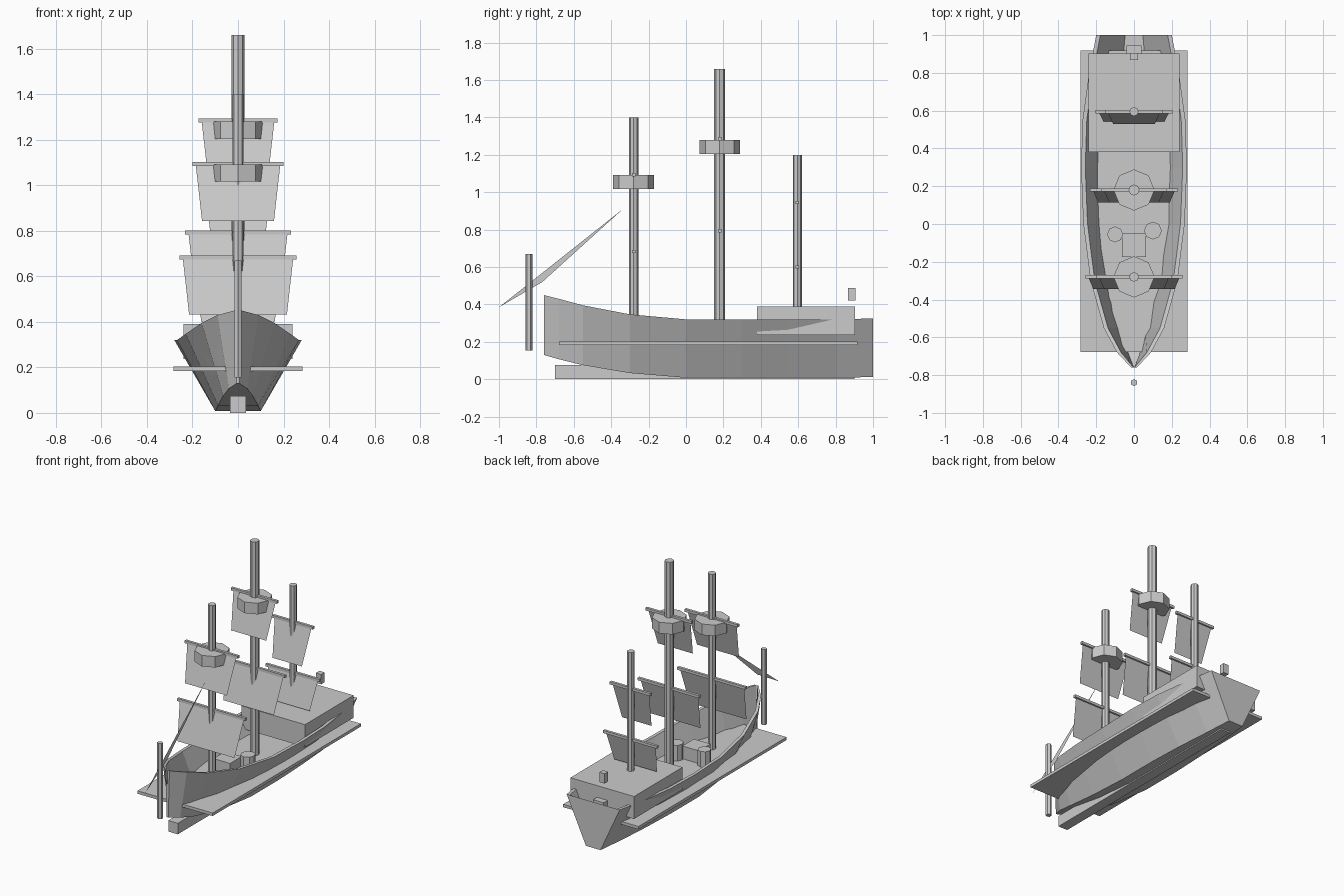
import bpy, bmesh, math

if "Cube" in bpy.data.objects:
    bpy.data.objects.remove(bpy.data.objects["Cube"])


def mesh_object(name, verts, faces):
    me = bpy.data.meshes.new(name)
    me.from_pydata(verts, [], faces)
    bm = bmesh.new()
    bm.from_mesh(me)
    bmesh.ops.recalc_face_normals(bm, faces=bm.faces)
    bm.to_mesh(me)
    bm.free()
    ob = bpy.data.objects.new(name, me)
    bpy.context.collection.objects.link(ob)
    return ob


def box(name, x0, x1, y0, y1, z0, z1):
    v = [(x, y, z) for x in (x0, x1) for y in (y0, y1) for z in (z0, z1)]
    f = [(0, 1, 3, 2), (4, 6, 7, 5), (0, 4, 5, 1),
         (2, 3, 7, 6), (0, 2, 6, 4), (1, 5, 7, 3)]
    return mesh_object(name, v, f)


def cylinder(name, x, y, z0, z1, r, sides=8):
    v = [(x + r * math.sin(math.tau * i / sides),
          y + r * math.cos(math.tau * i / sides), z)
         for z in (z0, z1) for i in range(sides)]
    f = [(i, (i + 1) % sides, sides + (i + 1) % sides, sides + i)
         for i in range(sides)]
    f += [tuple(range(sides)), tuple(range(sides, 2 * sides))]
    return mesh_object(name, v, f)


# Hull: lofted open shell; stations are (y, rim half width, rim z, floor half width, floor z)
stations = [
    (-0.76, 0.015, 0.45, 0.006, 0.13),
    (-0.68, 0.09, 0.43, 0.04, 0.107),
    (-0.55, 0.16, 0.395, 0.065, 0.075),
    (-0.30, 0.23, 0.347, 0.088, 0.033),
    (0.00, 0.268, 0.32, 0.1, 0.008),
    (0.30, 0.28, 0.32, 0.1, 0.008),
    (0.55, 0.272, 0.32, 0.09, 0.008),
    (0.80, 0.238, 0.32, 0.072, 0.008),
    (1.00, 0.20, 0.325, 0.055, 0.012),
]
verts, faces = [], []
for y, w, zt, b, zb in stations:
    wi, bi = max(w - 0.022, 0.002), max(b - 0.008, 0.001)
    half = [(-w, zt), (-b, zb), (b, zb), (w, zt),
            (wi, zt), (bi, zb + 0.015), (-bi, zb + 0.015), (-wi, zt)]
    verts += [(x, y, z) for x, z in half]
for s in range(len(stations) - 1):
    for i in range(8):
        j = (i + 1) % 8
        faces.append((s * 8 + i, s * 8 + j, s * 8 + 8 + j, s * 8 + 8 + i))
last = (len(stations) - 1) * 8
faces += [(0, 1, 2, 3, 4, 5, 6, 7), (last, last + 1, last + 2, last + 3)]
mesh_object("hull", verts, faces)

# Keel, deck plate, cabin and stern details
box("keel", -0.036, 0.036, -0.70, 0.90, 0.0, 0.075)
box("deck", -0.284, 0.284, -0.678, 0.918, 0.183, 0.203)
box("cabin", -0.24, 0.24, 0.38, 0.903, 0.237, 0.39)
box("stern_lantern", -0.02, 0.02, 0.867, 0.905, 0.42, 0.487)
box("stern_bracket", -0.04, 0.04, 0.903, 0.945, 0.26, 0.31)

# Deck cargo
box("hatch", -0.063, 0.063, -0.175, -0.05, 0.2, 0.29)
cylinder("barrel_left", -0.10, -0.055, 0.2, 0.31, 0.042)
cylinder("barrel_right", 0.10, -0.035, 0.2, 0.31, 0.047)

# Masts: y, top, radius, base, yards (z, half length, sail drop)
masts = {
    "fore": (-0.28, 1.40, 0.025, 0.2, [(0.683, 0.257, 0.25), (1.093, 0.2, 0.25)]),
    "main": (0.18, 1.66, 0.029, 0.2, [(0.793, 0.232, 0.25), (1.285, 0.174, 0.25)]),
    "mizzen": (0.595, 1.20, 0.024, 0.38, [(0.60, 0.203, 0.2), (0.945, 0.153, 0.25)]),
}
for name, (y, top, r, base, yards) in masts.items():
    cylinder(name + "_mast", 0, y, base, top, r)
    for k, (z, half, drop) in enumerate(yards):
        level = "lower" if k == 0 else "upper"
        box(f"{name}_{level}_yard", -half, half, y - 0.009, y + 0.009, z - 0.009, z + 0.009)
        a, b = half - 0.014, half - 0.042
        mesh_object(f"{name}_{level}_sail",
                    [(-a, y, z), (a, y, z),
                     (b, y - 0.26 * drop, z - drop), (-b, y - 0.26 * drop, z - drop)],
                    [(0, 1, 2, 3)])

# Lookout platforms
cylinder("fore_lookout", 0, -0.28, 1.017, 1.092, 0.109)
cylinder("main_lookout", 0, 0.18, 1.204, 1.28, 0.109)

# Bow post and thin triangular headsail
cylinder("bow_post", 0, -0.84, 0.155, 0.67, 0.019, 6)
mesh_object("headsail", [(0, -1.0, 0.385), (0, -0.335, 0.912), (0, -0.768, 0.52)], [(0, 1, 2)])
